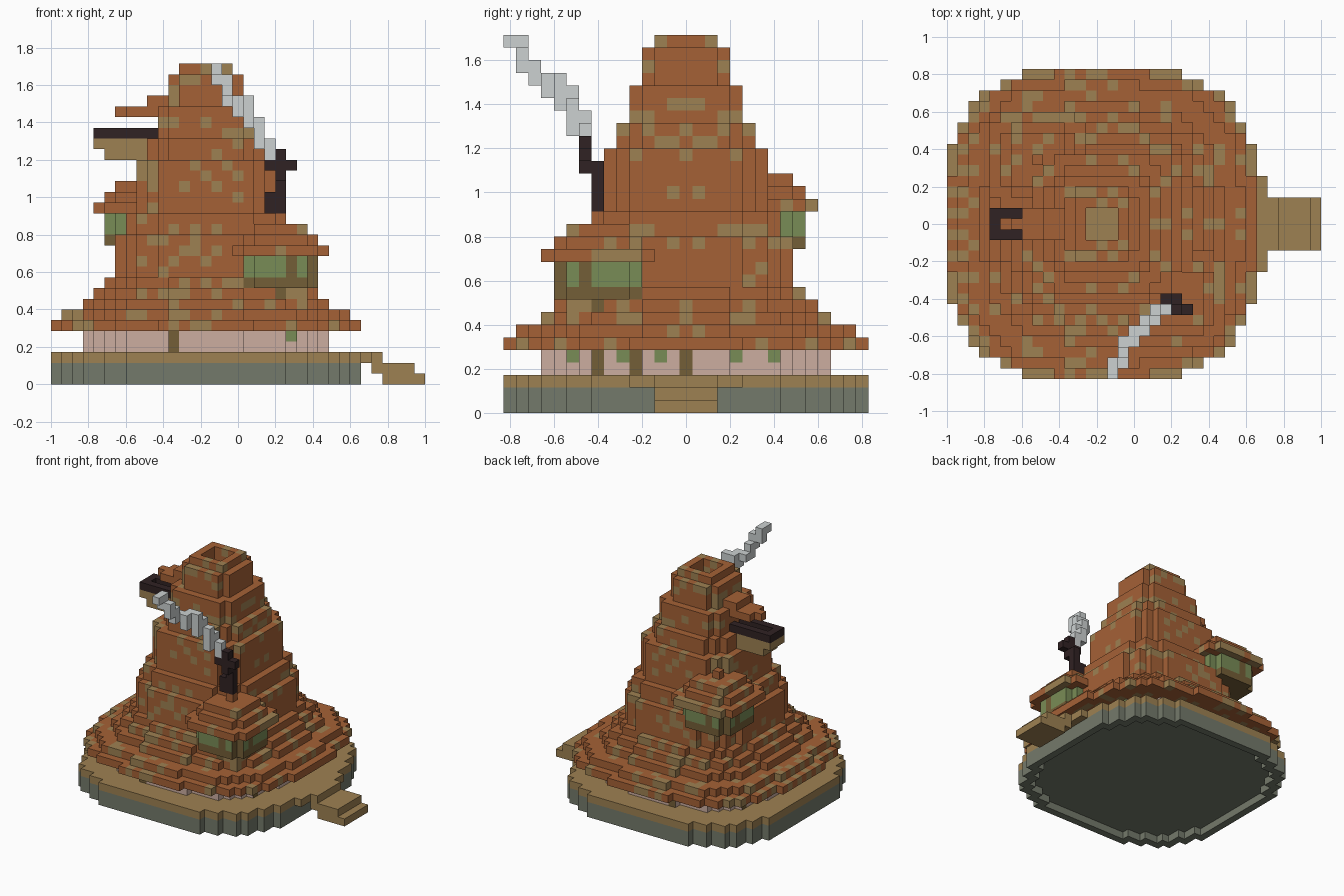
import bpy, bmesh, random
from mathutils import Vector

if "Cube" in bpy.data.objects:
    bpy.data.objects.remove(bpy.data.objects["Cube"])
random.seed(7)
U = 2 / 35          # block size
CX = -3             # tower axis, in blocks


def material(name, hexa):
    lin = []
    for s in (0, 2, 4):
        c = int(hexa[s:s + 2], 16) / 255
        lin.append(((c + 0.055) / 1.055) ** 2.4 if c > 0.04 else c / 12.92)
    m = bpy.data.materials.new(name)
    m.use_nodes = True
    m.diffuse_color = (*lin, 1)
    bsdf = m.node_tree.nodes["Principled BSDF"]
    bsdf.inputs["Base Color"].default_value = (*lin, 1)
    bsdf.inputs["Roughness"].default_value = 0.9
    return m


MATS = {n: material(n, h) for n, h in {
    "rust": "A56136", "tan": "9E8152", "stone": "747A6B", "plaster": "CCADA0",
    "glass_green": "798C56", "dark_wood": "745E37", "iron": "302223",
    "smoke_grey": "CCD1D1"}.items()}
NAMES = list(MATS)

taken = {}          # every filled block and its colour
painted = {}        # single block faces with their own colour
parts = {}          # part name -> its blocks


def put(part, i, j, k, colour):
    if (i, j, k) not in taken:
        taken[i, j, k] = colour
        parts.setdefault(part, []).append((i, j, k))


def disc(r, ci=0, cj=0, grow=0.58):
    # Rounded square of blocks
    return [(ci + a, cj + b) for a in range(-r, r + 1) for b in range(-r, r + 1)
            if abs(a) ** 3 + abs(b) ** 3 <= (r + grow) ** 3]


def box(part, xs, ys, zs, colour):
    for i in range(xs[0], xs[1] + 1):
        for j in range(ys[0], ys[1] + 1):
            for k in range(zs[0], zs[1] + 1):
                put(part, i, j, k, colour)


spots = {}


def mottled(i, j, k):
    # Weathered roof: patches mirrored left to right
    key = (i, abs(j), k)
    if key not in spots:
        spots[key] = "tan" if random.random() < 0.2 else "rust"
    return spots[key]


# Round stone foundation, hollow below, and plank deck
base = set(disc(14))
for i, j in sorted(base):
    if any((i + a, j + b) not in base for a in (-1, 0, 1) for b in (-1, 0, 1)):
        put("foundation", i, j, 0, "stone")
    put("foundation", i, j, 1, "stone")
    put("deck", i, j, 2, "tan")

# Entrance steps
box("deck", (15, 15), (-4, 4), (2, 2), "tan")
for first, last, layer in ((15, 16, 2), (16, 19, 1), (17, 20, 0)):
    box("entrance_steps", (first, last), (-2, 2), (layer, layer), "tan")

# Plaster wall; each side has its own posts and leaves under the eaves
SIDES = {(1, 0, 0): ((-7, -4, 0), (-9, -5, -2, 4, 7)), (0, -1, 0): ((-3,), (8,)),
         (-1, 0, 0): ((-4, 0, 7), (-7, 3)), (0, 1, 0): ((-3, 4), (-8, 1))}
for i, j in disc(11, grow=0.12):
    for k in (3, 4):
        put("wall", i, j, k, "plaster")
        for normal, (posts, leaves) in SIDES.items():
            along = j if normal[0] else i
            if along in posts:
                painted[(i, j, k), normal] = "dark_wood"
            elif along in leaves and k == 4:
                painted[(i, j, k), normal] = "glass_green"

# Stepped conical roof: (radius, number of layers) from the eaves up
k = 5
for r, count in ((14, 1), (13, 1), (11, 1), (10, 1), (9, 1), (8, 4), (7, 2),
                 (6, 5), (5, 2), (4, 3), (3, 3), (2, 1)):
    for _ in range(count):
        for i, j in disc(r, grow=0.12 if r > 8 else 0.58):
            core = max(abs(i), abs(j)) < 2
            if k >= 28 and core:
                continue        # open top
            put("roof", i, j, k, "tan" if k == 27 and core else mottled(i, j, k))
        k += 1


def dormer(name, ci, cj, z, a, b):
    # Sill, glazed drum and small stepped roof; (a, b) points outward
    for i, j in disc(3, ci, cj):
        put(name + "_sill", i, j, z, "dark_wood")
        post = (a * (i - ci), b * (j - cj)) in ((1, 3), (3, 1))
        for h in (z + 1, z + 2):
            put(name + "_window", i, j, h, "dark_wood" if post else "glass_green")
    # Dark corner post inside the notch of the drum
    for h in (z + 1, z + 2):
        painted[(ci + 3 * a, cj + 2 * b, h), (0, b, 0)] = "dark_wood"
        painted[(ci + 2 * a, cj + 3 * b, h), (a, 0, 0)] = "dark_wood"
    for step, r in enumerate((4, 3, 2, 0)):
        for i, j in disc(r, ci, cj):
            put(name + "_roof", i, j, z + 3 + step, mottled(i, j, z + 3 + step))


dormer("front_dormer", 7, -7, 9, 1, -1)
dormer("back_dormer", -6, 6, 13, -1, 1)

# Bracket that carries the front dormer
for i, j in disc(2, 7, -7):
    for k in (7, 8):
        put("dormer_bracket", i, j, k, "dark_wood" if i == 7 or j == -7 else "tan")

# Crooked chimney pipe: (i, j, first layer, last layer)
for i, j, a, b in ((7, -7, 16, 19), (6, -7, 16, 17), (7, -8, 19, 21),
                   (6, -8, 20, 20), (8, -8, 20, 20)):
    box("chimney", (i, i), (j, j), (a, b), "iron")

# Drifting smoke
for i, j, a, b in ((6, -8, 21, 22), (5, -8, 22, 23), (5, -9, 22, 24), (4, -9, 24, 25),
                   (4, -10, 24, 26), (3, -10, 25, 26), (3, -11, 25, 26),
                   (2, -11, 26, 26), (2, -12, 26, 27), (2, -13, 27, 28),
                   (1, -13, 28, 29), (1, -14, 29, 29)):
    box("smoke", (i, i), (j, j), (a, b), "smoke_grey")

# Balcony with an iron rail and a small awning
box("balcony", (-9, -6), (-1, 1), (21, 21), "tan")
box("balcony", (-9, -5), (0, 0), (22, 22), "rust")
box("balcony", (-10, -5), (-1, 1), (22, 22), "tan")
box("balcony_rail", (-10, -10), (-1, 1), (23, 23), "iron")
for side in (-1, 1):
    box("balcony_rail", (-9, -5), (side, side), (23, 23), "iron")
box("awning", (-8, -5), (0, 0), (25, 25), "rust")
box("awning", (-7, -4), (-1, 1), (25, 25), "rust")
box("awning", (-5, -4), (-1, 1), (26, 26), "rust")

# Turn the blocks of each part into one mesh of outer faces
AXES = [Vector(v) for v in ((1, 0, 0), (0, 1, 0), (0, 0, 1))]
for name, cells in parts.items():
    bm = bmesh.new()
    corners = {}

    def corner(p):
        key = tuple(round(c * 2) for c in p)
        if key not in corners:
            corners[key] = bm.verts.new(((p.x + CX) * U, p.y * U, (p.z + 0.5) * U))
        return corners[key]

    for cell in cells:
        c = Vector(cell)
        for a in range(3):
            for s in (-1, 1):
                n = AXES[a] * s
                if tuple(int(v) for v in c + n) in taken:
                    continue
                p, q = AXES[(a + 1) % 3] / 2, AXES[(a + 2) % 3] / 2 * s
                m = c + n / 2
                face = bm.faces.new([corner(m + d) for d in (-p - q, p - q, p + q, q - p)])
                colour = painted.get((cell, tuple(int(v) for v in n)), taken[cell])
                face.material_index = NAMES.index(colour)
    mesh = bpy.data.meshes.new(name)
    bm.to_mesh(mesh)
    bm.free()
    for m in MATS.values():
        mesh.materials.append(m)
    bpy.context.collection.objects.link(bpy.data.objects.new(name, mesh))
